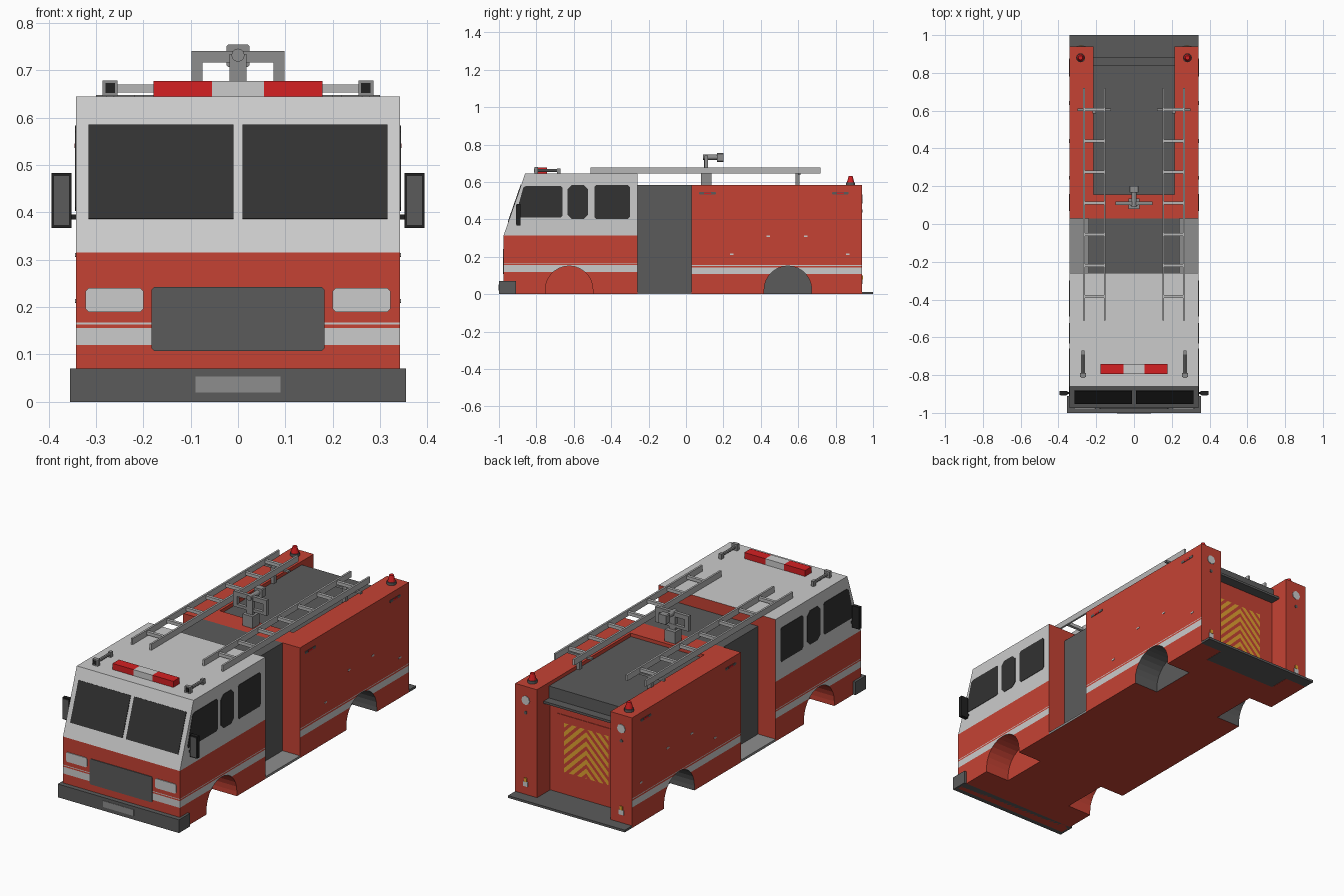
import bpy, bmesh, math
from mathutils import Vector

if "Cube" in bpy.data.objects:
    bpy.data.objects.remove(bpy.data.objects["Cube"])


def mat(name, rgb):
    m = bpy.data.materials.new(name)
    m.diffuse_color = (*rgb, 1)
    m.use_nodes = True
    m.node_tree.nodes["Principled BSDF"].inputs["Base Color"].default_value = m.diffuse_color
    return m


RED = mat("body_red", (0.56, 0.055, 0.034))
LIGHT = mat("light_grey", (0.6, 0.6, 0.6))
DARK = mat("dark_grey", (0.105, 0.105, 0.105))
GLASS = mat("dark_glass", (0.032, 0.032, 0.032))
METAL = mat("metal_grey", (0.27, 0.27, 0.27))
LADDER = mat("ladder_grey", (0.47, 0.47, 0.47))
LAMP = mat("lamp_red", (0.66, 0.014, 0.016))
YELLOW = mat("warning_yellow", (0.75, 0.36, 0.03))
BLACK = mat("black_trim", (0.015, 0.015, 0.015))
W = 0.342  # half width of the body


def finish(name, bm, *mats):
    me = bpy.data.meshes.new(name)
    bm.to_mesh(me)
    bm.free()
    for m in mats:
        me.materials.append(m)
    o = bpy.data.objects.new(name, me)
    bpy.context.collection.objects.link(o)
    return o


def prism(name, pts, axis, lo, hi, m):
    """Extrude a 2D profile along an axis from lo to hi."""
    place = {'x': lambda a, b, t: (t, a, b), 'y': lambda a, b, t: (a, t, b),
             'z': lambda a, b, t: (a, b, t)}[axis]
    bm = bmesh.new()
    A = [bm.verts.new(place(a, b, lo)) for a, b in pts]
    B = [bm.verts.new(place(a, b, hi)) for a, b in pts]
    bm.faces.new(A)
    bm.faces.new(B[::-1])
    n = len(pts)
    for i in range(n):
        bm.faces.new((A[i], A[(i + 1) % n], B[(i + 1) % n], B[i]))
    bmesh.ops.recalc_face_normals(bm, faces=bm.faces)
    return finish(name, bm, m)


def box(name, x0, x1, y0, y1, z0, z1, m):
    return prism(name, [(x0, y0), (x1, y0), (x1, y1), (x0, y1)], 'z', z0, z1, m)


def octagon(a0, a1, b0, b1, c):
    return [(a0 + c, b0), (a1 - c, b0), (a1, b0 + c), (a1, b1 - c),
            (a1 - c, b1), (a0 + c, b1), (a0, b1 - c), (a0, b0 + c)]


def ring(a, b, r, n):
    return [(a + r * math.cos(math.tau * i / n), b + r * math.sin(math.tau * i / n)) for i in range(n)]


def cut(o, cutter):
    mod = o.modifiers.new("cut", 'BOOLEAN')
    mod.object, mod.operation, mod.solver = cutter, 'DIFFERENCE', 'EXACT'
    dg = bpy.context.evaluated_depsgraph_get()
    me = bpy.data.meshes.new_from_object(o.evaluated_get(dg))
    o.modifiers.clear()
    o.data = me
    bpy.data.objects.remove(cutter)


def cut_arches(o, cy, r=0.127, cz=0.024):
    arc = [(cy + r * math.cos(math.pi * i / 14), cz + r * math.sin(math.pi * i / 14)) for i in range(15)]
    for s in (-1, 1):
        lo, hi = sorted((s * 0.2, s * 0.45))
        cut(o, prism("arch_cutter", arc + [(cy - r, -0.1), (cy + r, -0.1)], 'x', lo, hi, RED))


def paint(o, levels, mats, rule):
    """Split the faces at some heights, then choose each colour by rule."""
    o.data.materials.clear()
    for m in mats:
        o.data.materials.append(m)
    bm = bmesh.new()
    bm.from_mesh(o.data)
    for z in levels:
        bmesh.ops.bisect_plane(bm, geom=bm.verts[:] + bm.edges[:] + bm.faces[:],
                               plane_co=(0, 0, z), plane_no=(0, 0, 1), dist=1e-5)
    bm.normal_update()
    for f in bm.faces:
        f.material_index = rule(f.calc_center_median(), f.normal)
    bm.to_mesh(o.data)
    bm.free()


# Cab: red below, light grey above, with side stripes
cab = prism("cab", [(-0.975, 0), (-0.975, 0.315), (-0.86, 0.645), (-0.26, 0.645), (-0.26, 0)],
            'x', -W, W, RED)
cut_arches(cab, -0.625)


def cab_rule(c, n):
    if (abs(c.x) > 0.338 or n.y < -0.95) and n.y < 0.9 and (0.12 < c.z < 0.156 or 0.163 < c.z < 0.167):
        return 1
    return 1 if c.z > 0.316 and n.y < 0.9 else 0


paint(cab, (0.12, 0.156, 0.163, 0.167, 0.315), (RED, LIGHT), cab_rule)

# Rear body with hose bed and rear recess
body = box("rear_body", -W, W, 0.03, 0.94, 0, 0.583, RED)
cut(body, prism("bed_cutter", [(0.155, 0.555), (0.155, 0.7), (1.1, 0.7), (1.1, -0.1), (0.83, -0.1), (0.83, 0.555)],
                'x', -0.215, 0.215, RED))
cut_arches(body, 0.545)


def body_rule(c, n):
    if 0.19 < abs(c.x) < 0.338 and c.z > 0.003 and math.hypot(c.y - 0.545, c.z - 0.024) < 0.135:
        return 2
    stripe = 0.108 < c.z < 0.143 or 0.151 < c.z < 0.155
    return 1 if abs(c.x) > 0.338 and stripe else 0


paint(body, (0.108, 0.143, 0.151, 0.155), (RED, LIGHT, DARK), body_rule)
prism("hose_bed_cover", [(0.155, 0.55), (0.155, 0.565), (0.84, 0.565), (0.84, 0.5), (0.83, 0.5), (0.83, 0.55)],
      'x', -0.214, 0.214, DARK)
box("hose_bed_lip", -0.214, 0.214, 0.828, 0.885, 0.49, 0.502, DARK)
prism("rear_step", [(-W, 0.94), (-0.214, 0.94), (-0.214, 0.83), (0.214, 0.83), (0.214, 0.94),
                    (W, 0.94), (W, 1.0), (-W, 1.0)], 'z', 0, 0.012, DARK)

# Pump section between cab and body
box("pump_section", -0.24, 0.24, -0.26, 0.03, 0.005, 0.583, DARK)
paint(box("side_step", -W, W, -0.26, 0.03, 0, 0.012, METAL), (), (METAL, RED),
      lambda c, n: 1 if n.z < -0.9 else 0)

# Rear door and warning chevrons
box("rear_door", -0.17, 0.17, 0.83, 0.833, 0.09, 0.43, RED)
bm = bmesh.new()
for k in range(9):
    z = 0.11 + 0.048 * k
    for s in (-1, 1):
        bm.faces.new([bm.verts.new((s * x, 0.835, zz)) for x, zz in
                      ((0, z), (0.13, z - 0.13), (0.13, z - 0.104), (0, z + 0.026))])
for z, no in ((0.13, -1), (0.39, 1)):
    bmesh.ops.bisect_plane(bm, geom=bm.verts[:] + bm.edges[:] + bm.faces[:], plane_co=(0, 0, z),
                           plane_no=(0, 0, no), clear_outer=True)
bm.normal_update()
for f in bm.faces:
    if f.normal.y < 0:
        f.normal_flip()
finish("chevron_stripes", bm, YELLOW)

# Front bumper and grille
box("front_bumper", -0.355, 0.355, -1.0, -0.91, 0, 0.07, DARK)
box("bumper_plate", -0.09, 0.09, -1.002, -0.998, 0.02, 0.053, METAL)
prism("grille", octagon(-0.183, 0.183, 0.107, 0.242, 0.006), 'y', -0.979, -0.973, DARK)


def slant(z, off):
    d = Vector((0.115, 0.33)).normalized()
    return (-0.975 + (z - 0.315) * 0.115 / 0.33 - d.y * off, z + d.x * off)


# Water cannon on the roof
box("cannon_base", -0.03, 0.03, 0.08, 0.135, 0.58, 0.645, METAL)
box("cannon_column", -0.018, 0.018, 0.096, 0.116, 0.645, 0.735, METAL)
box("cannon_frame_top", -0.098, 0.098, 0.1, 0.118, 0.717, 0.741, METAL)
box("cannon_frame_bottom", -0.098, 0.098, 0.1, 0.118, 0.66, 0.675, METAL)
prism("cannon_barrel", ring(0, 0.732, 0.014, 12), 'y', 0.09, 0.17, METAL)
prism("cannon_nozzle", octagon(-0.024, 0.024, 0.707, 0.755, 0.004), 'y', 0.166, 0.2, METAL)

# Light bar
box("light_bar_centre", -0.055, 0.055, -0.795, -0.742, 0.645, 0.677, LIGHT)

for s in (-1, 1):
    def sbox(name, x0, x1, *rest):
        lo, hi = sorted((s * x0, s * x1))
        return box(name, lo, hi, *rest)

    def side_plate(name, pts, m, x=W, t=0.002):
        lo, hi = sorted((s * (x - 0.002), s * (x + t)))
        return prism(name, pts, 'x', lo, hi, m)

    # Windows
    lo, hi = sorted((s * 0.01, s * 0.316))
    prism("windshield", [slant(0.386, -0.002), slant(0.585, -0.002), slant(0.585, 0.003), slant(0.386, 0.003)],
          'x', lo, hi, GLASS)
    side_plate("front_side_window", [(-0.905, 0.41), (-0.67, 0.41), (-0.66, 0.42), (-0.66, 0.57), (-0.67, 0.58),
                                     (-0.855, 0.58), (-0.87, 0.57), (-0.91, 0.425)], GLASS)
    side_plate("middle_side_window", octagon(-0.633, -0.525, 0.403, 0.583, 0.022), GLASS)
    side_plate("rear_side_window", octagon(-0.49, -0.3, 0.403, 0.583, 0.01), GLASS)
    # Headlights
    lo, hi = sorted((s * 0.2, s * 0.322))
    prism("headlight", octagon(lo, hi, 0.19, 0.24, 0.006), 'y', -0.979, -0.973, LIGHT)
    # Mirrors
    sbox("mirror_housing", 0.352, 0.394, -0.905, -0.885, 0.367, 0.483, BLACK)
    sbox("mirror_face", 0.357, 0.389, -0.908, -0.904, 0.373, 0.477, DARK)
    sbox("mirror_arm", 0.335, 0.36, -0.9, -0.89, 0.385, 0.396, BLACK)
    # Roof lights and horns
    sbox("light_bar_lamp", 0.055, 0.178, -0.795, -0.742, 0.645, 0.677, LAMP)
    x = s * 0.27
    sbox("horn_mouth", 0.254, 0.286, -0.81, -0.79, 0.646, 0.679, METAL)
    sbox("horn_opening", 0.26, 0.28, -0.812, -0.808, 0.652, 0.673, BLACK)
    prism("horn_tube", ring(x, 0.662, 0.008, 8), 'y', -0.79, -0.67, METAL)
    sbox("horn_foot", 0.262, 0.278, -0.69, -0.67, 0.645, 0.672, METAL)
    # Cannon frame sides
    sbox("cannon_frame_side", 0.075, 0.098, 0.1, 0.118, 0.66, 0.73, METAL)
    # Ladders
    for rx in (0.155, 0.265):
        sbox("ladder_rail", rx - 0.005, rx + 0.005, -0.51, 0.72, 0.645, 0.677, LADDER)
    for i in range(7):
        y = 0.605 - 0.165 * i
        sbox("ladder_rung", 0.155, 0.265, y - 0.008, y + 0.008, 0.653, 0.67, LADDER)
    sbox("ladder_bracket", 0.122, 0.3, 0.598, 0.612, 0.638, 0.648, METAL)
    sbox("ladder_post", 0.2, 0.22, 0.585, 0.607, 0.56, 0.648, METAL)
    # Beacons
    bx = s * 0.283
    prism("beacon_base", ring(bx, 0.88, 0.024, 12), 'z', 0.58, 0.597, DARK)
    bm = bmesh.new()
    bmesh.ops.create_cone(bm, cap_ends=True, segments=12, radius1=0.02, radius2=0.011, depth=0.035)
    bmesh.ops.translate(bm, verts=bm.verts, vec=(bx, 0.88, 0.6135))
    finish("beacon_lamp", bm, LAMP)
    # Side markers and latches
    for y in (0.115, 0.825):
        side_plate("side_marker_mount", octagon(y - 0.045, y + 0.045, 0.534, 0.547, 0.004), DARK)
        side_plate("side_marker", octagon(y - 0.02, y + 0.02, 0.536, 0.545, 0.003), LAMP, 0.343)
    for y, z in ((0.44, 0.31), (0.64, 0.31), (0.245, 0.213), (0.865, 0.213)):
        side_plate("latch", octagon(y - 0.01, y + 0.01, z - 0.004, z + 0.004, 0.002), LIGHT)
    # Rear post lamps
    prism("rear_lamp", ring(s * 0.28, 0.51, 0.024, 8), 'y', 0.938, 0.943, LIGHT)
    prism("rear_button", ring(s * 0.28, 0.445, 0.009, 8), 'y', 0.938, 0.943, DARK)
    sbox("hose_coupling", 0.266, 0.294, 0.938, 0.944, 0.055, 0.08, LIGHT)
    sbox("hose_coupling_cap", 0.272, 0.288, 0.938, 0.945, 0.08, 0.1, YELLOW)
